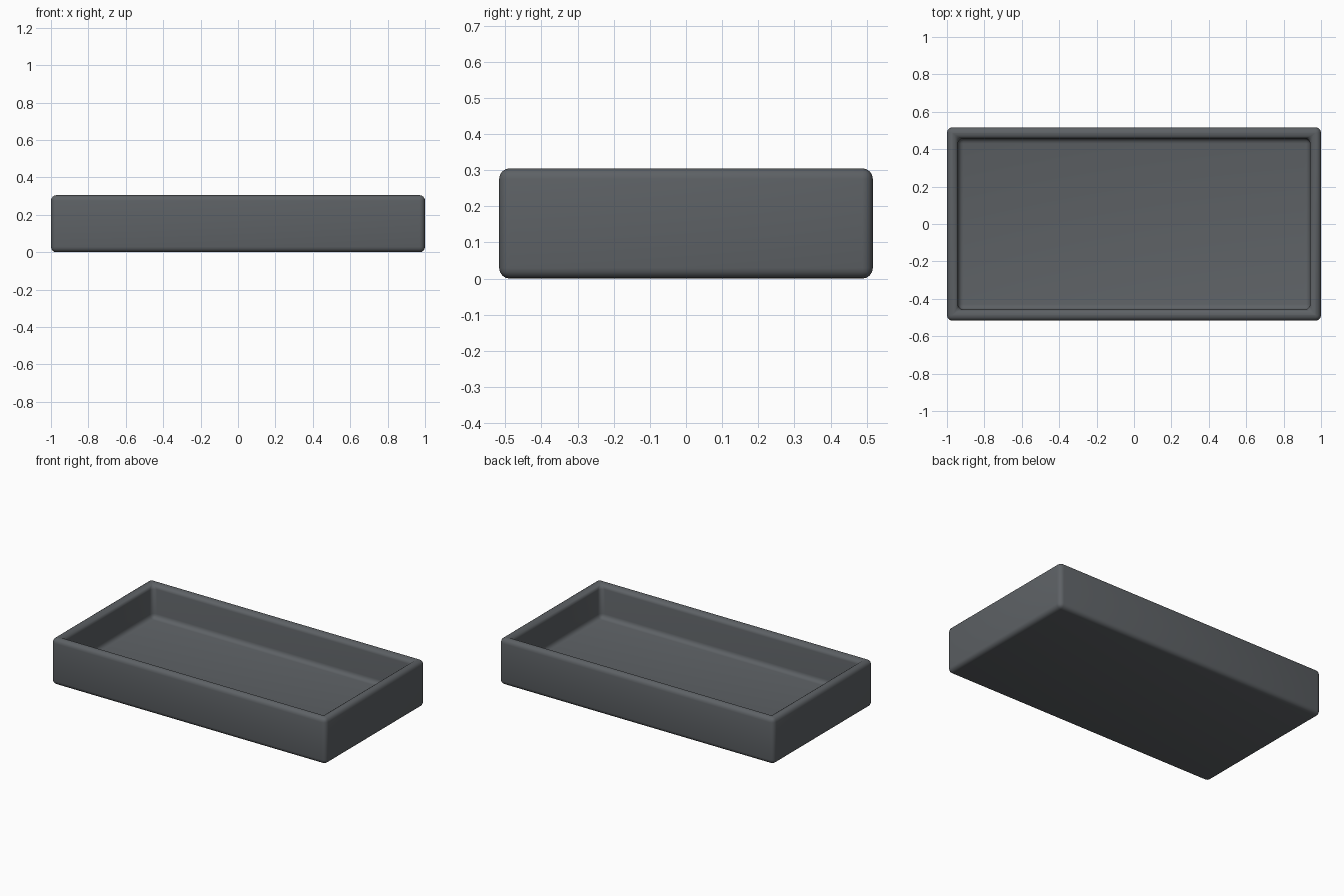
import bpy, bmesh
from mathutils import Matrix

if "Cube" in bpy.data.objects:
    bpy.data.objects.remove(bpy.data.objects["Cube"])

HX, HY, H = 1.0, 0.517, 0.305   # half length, half width, height
WALL, FLOOR = 0.083, 0.085      # rim width, floor thickness

# Tray body: box with an inset, sunken top face
bm = bmesh.new()
bmesh.ops.create_cube(bm, size=1, matrix=Matrix.Translation((0, 0, H / 2)) @ Matrix.Diagonal((2 * HX, 2 * HY, H, 1)))
bm.normal_update()
top = max(bm.faces, key=lambda f: f.calc_center_median().z)
bmesh.ops.inset_region(bm, faces=[top], thickness=WALL)
hole = bmesh.ops.extrude_discrete_faces(bm, faces=[top])["faces"][0]
bmesh.ops.translate(bm, verts=hole.verts, vec=(0, 0, FLOOR - H))
bmesh.ops.recalc_face_normals(bm, faces=bm.faces)

mesh = bpy.data.meshes.new("tray")
bm.to_mesh(mesh)
bm.free()
tray = bpy.data.objects.new("tray", mesh)
bpy.context.collection.objects.link(tray)

# Dark grey finish
mat = bpy.data.materials.new("dark_grey")
mat.diffuse_color = (0.11, 0.12, 0.13, 1)
mat.use_nodes = True
mat.node_tree.nodes["Principled BSDF"].inputs["Base Color"].default_value = mat.diffuse_color
mesh.materials.append(mat)

# Soft rounded edges inside and out
bevel = tray.modifiers.new("rounded_edges", "BEVEL")
bevel.width = 0.04
bevel.segments = 4
bevel.limit_method = 'ANGLE'

bpy.context.view_layer.objects.active = tray
tray.select_set(True)
bpy.ops.object.shade_smooth()
